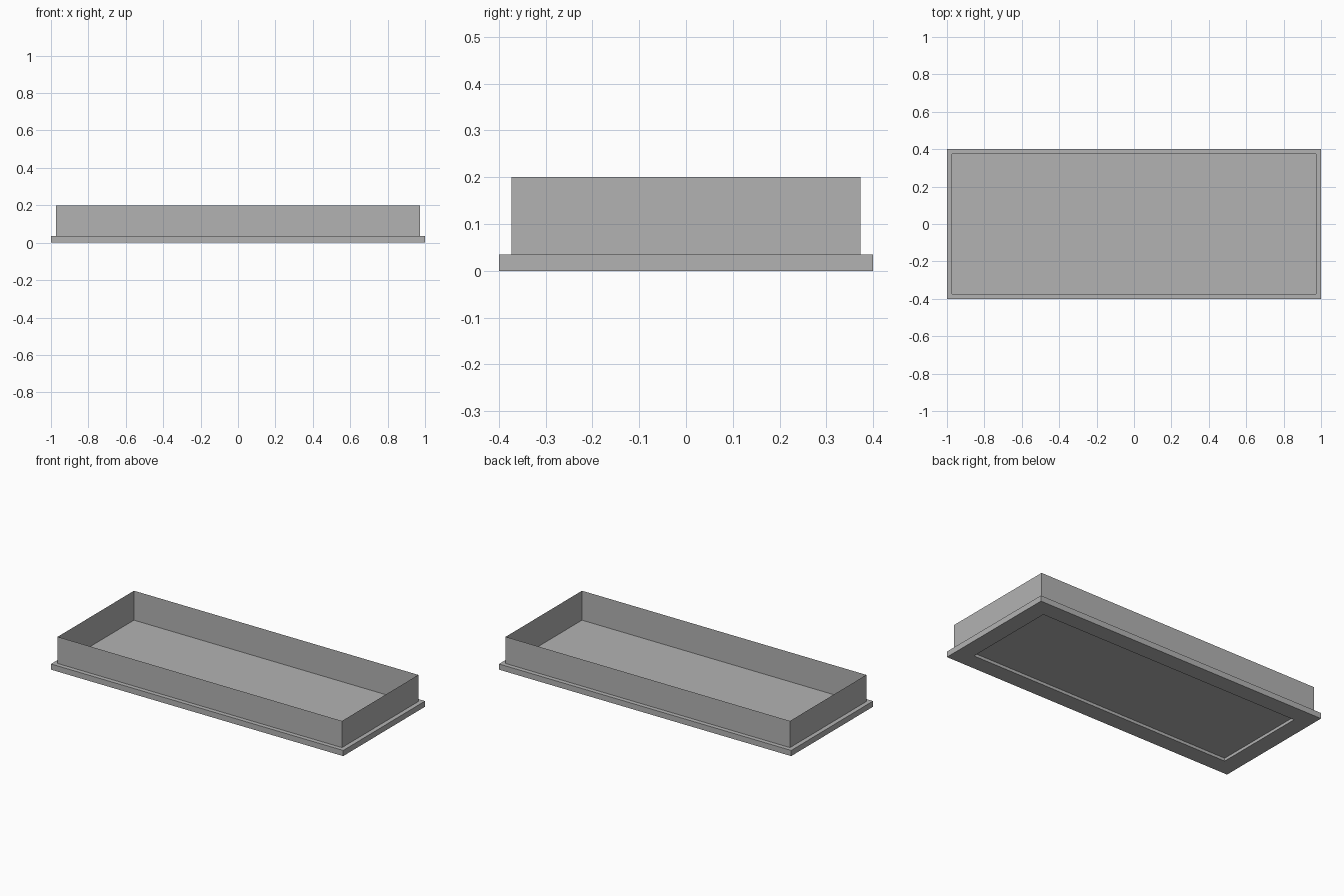
import bpy
import bmesh

cube = bpy.data.objects.get("Cube")
if cube:
    bpy.data.objects.remove(cube, do_unlink=True)

GREY = (0.45, 0.45, 0.45, 1.0)
grey = bpy.data.materials.new("plain grey")
grey.use_nodes = True
grey.diffuse_color = GREY
grey.node_tree.nodes["Principled BSDF"].inputs["Base Color"].default_value = GREY

HALF_X, HALF_Y = 1.0, 0.4
LIP, BORDER = 0.027, 0.105          # insets of the wall and of the panel
BASE_Z, FLOOR_Z, TOP_Z = 0.035, 0.018, 0.2


def rectangle_loft(name, profile, closed=False, fill=False):
    """Sweep an (inset, height) profile around the rectangular outline."""
    bm = bmesh.new()
    rings = []
    for inset, z in profile:
        x, y = HALF_X - inset, HALF_Y - inset
        rings.append([bm.verts.new((sx * x, sy * y, z))
                      for sx, sy in ((-1, -1), (1, -1), (1, 1), (-1, 1))])
    pairs = list(zip(rings, rings[1:]))
    if closed:
        pairs.append((rings[-1], rings[0]))
    for low, high in pairs:
        for i in range(4):
            j = (i + 1) % 4
            bm.faces.new((low[i], low[j], high[j], high[i]))
    if fill:
        bm.faces.new(rings[-1])
    if closed:
        bmesh.ops.recalc_face_normals(bm, faces=bm.faces)
    mesh = bpy.data.meshes.new(name)
    bm.to_mesh(mesh)
    bm.free()
    mesh.materials.append(grey)
    obj = bpy.data.objects.new(name, mesh)
    bpy.context.collection.objects.link(obj)
    return obj


# Base frame: outer flange, sunken inner ledge and open centre
rectangle_loft("base_frame", [
    (BORDER, 0), (0, 0), (0, BASE_Z),
    (LIP, BASE_Z), (LIP, FLOOR_Z), (BORDER, FLOOR_Z)], closed=True)

# Thin upright wall around the tray
rectangle_loft("side_walls", [(LIP, BASE_Z), (LIP, TOP_Z)])

# Thin floor panel closing the centre of the frame
rectangle_loft("floor_panel", [(BORDER, FLOOR_Z)], fill=True)
